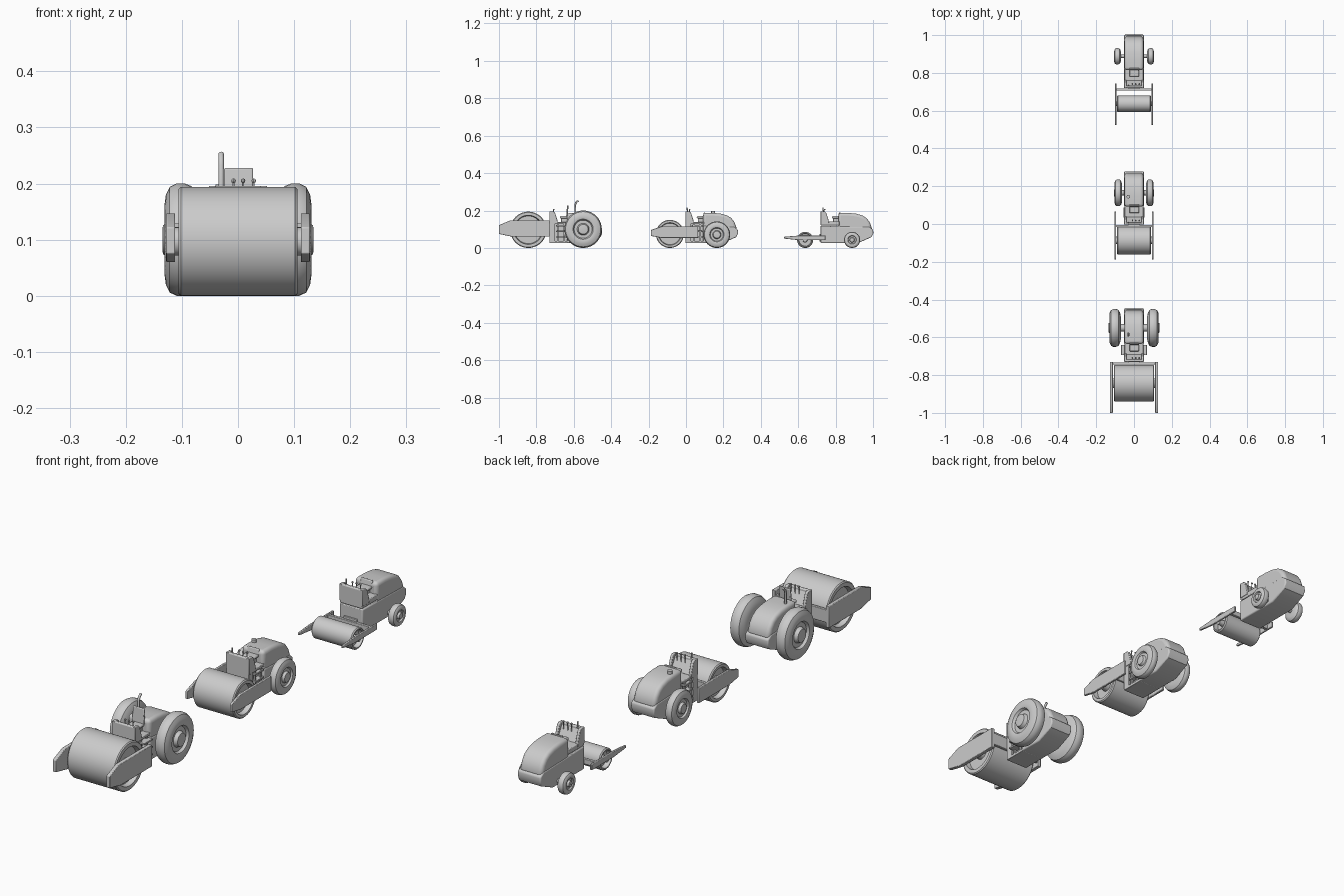
import bpy, bmesh, math
from mathutils import Vector

if "Cube" in bpy.data.objects:
    bpy.data.objects.remove(bpy.data.objects["Cube"])


def finish(name, bm, bevel=0, seg=2, angle=35):
    bmesh.ops.remove_doubles(bm, verts=bm.verts, dist=1e-5)
    bmesh.ops.recalc_face_normals(bm, faces=bm.faces)
    me = bpy.data.meshes.new(name)
    bm.to_mesh(me)
    bm.free()
    ob = bpy.data.objects.new(name, me)
    bpy.context.collection.objects.link(ob)
    if bevel:
        m = ob.modifiers.new("bevel", 'BEVEL')
        m.width, m.segments, m.limit_method = bevel, seg, 'ANGLE'
        m.angle_limit = math.radians(40)
    bpy.ops.object.select_all(action='DESELECT')
    ob.select_set(True)
    bpy.context.view_layer.objects.active = ob
    bpy.ops.object.shade_smooth_by_angle(angle=math.radians(angle))
    return ob


def extrude(name, pts, x0, x1, bevel=0.003, seg=2):
    """Extrude a (y, z) outline from x0 to x1."""
    bm = bmesh.new()
    f = bm.faces.new([bm.verts.new((x0, y, z)) for y, z in pts])
    r = bmesh.ops.extrude_face_region(bm, geom=[f])
    vs = [v for v in r['geom'] if isinstance(v, bmesh.types.BMVert)]
    bmesh.ops.translate(bm, verts=vs, vec=(x1 - x0, 0, 0))
    return finish(name, bm, bevel, seg)


def box(name, x0, x1, y0, y1, z0, z1, bevel=0.002):
    return extrude(name, [(y0, z0), (y1, z0), (y1, z1), (y0, z1)], x0, x1, bevel)


def lathe(name, pts, y, z, n=40):
    """Spin an (x, radius) profile about the x axis."""
    bm = bmesh.new()
    vs = [bm.verts.new((x, y, z + r)) for x, r in pts]
    es = [bm.edges.new(p) for p in zip(vs, vs[1:])]
    bmesh.ops.spin(bm, geom=vs + es, cent=(0, y, z), axis=(1, 0, 0),
                   angle=2 * math.pi, steps=n)
    return finish(name, bm)


def tube(name, pts, r):
    cu = bpy.data.curves.new(name, 'CURVE')
    cu.dimensions, cu.bevel_depth, cu.use_fill_caps = '3D', r, True
    cu.bevel_resolution = 2
    s = cu.splines.new('POLY')
    s.points.add(len(pts) - 1)
    for p, c in zip(s.points, pts):
        p.co = (*c, 1)
    ob = bpy.data.objects.new(name, cu)
    bpy.context.collection.objects.link(ob)


def roller(tag, f, drum, wheel, plate, plate_x, open_cab):
    dy, dr, dw = drum
    # drum with recessed ends
    half = [(dw, dr - 0.004), (dw, dr * 0.8), (dw - 0.02, dr * 0.76),
            (dw - 0.02, dr * 0.3), (dw, dr * 0.26), (plate_x[0] + 0.002, dr * 0.26)]
    half = [(dw - 0.004, dr)] + half + [(plate_x[0] + 0.002, 0.0003)]
    lathe(tag + "_drum", [(-x, r) for x, r in reversed(half)] + half, dy, dr, 56)
    # tyres with dished hubs, and rear axle
    wy, wr, w0, w1 = wheel
    w = w1 - w0
    prof = [(w0, 0.0003), (w0, .6 * wr), (w0 + .06 * w, .8 * wr), (w0 + .2 * w, .95 * wr),
            (w0 + .4 * w, wr), (w0 + .65 * w, wr), (w0 + .85 * w, .94 * wr),
            (w1 - .04 * w, .8 * wr), (w1, .62 * wr), (w1 - .04 * w, .54 * wr),
            (w1 - .2 * w, .48 * wr), (w1 - .2 * w, .32 * wr),
            (w1 + .04 * w, .26 * wr), (w1 + .06 * w, .2 * wr), (w1 + .06 * w, 0.0003)]
    for s, side in ((1, "right"), (-1, "left")):
        lathe(f"{tag}_wheel_{side}", [(s * x, r) for x, r in prof], wy, wr)
        a, b = sorted((s * plate_x[0], s * plate_x[1]))
        extrude(f"{tag}_drum_frame_{side}", plate, a, b, 0.002)
    lathe(tag + "_axle", [(-w0, wr * .2), (w0, wr * .2)], wy, wr, 20)
    # yoke crossbar joining frame plates to the body
    zs = [z for y, z in plate]
    zm = (max(zs) + min(zs)) / 2
    zh = (max(zs) - min(zs)) * (.3 if open_cab else .45)
    box(tag + "_crossbar", -plate_x[1], plate_x[1], f - .014, f - .002, zm - zh, zm + zh)
    box(tag + "_yoke_pivot", -.03, .03, f - .006, f + .02, zm - .02, zm + .02)

    # chassis and rear bumper
    c0 = .095 if open_cab else 0
    extrude(tag + "_chassis", [(f + c0, .026), (f + .2, .026), (f + .272, .058),
            (f + .282, .078), (f + .28, .098), (f + .26, .112), (f + c0, .118)],
            -.052, .052, .005, 3)
    # rounded engine hood
    extrude(tag + "_hood", [(f + .095, .09), (f + .095, .187), (f + .15, .187),
            (f + .19, .183), (f + .222, .174), (f + .245, .160), (f + .262, .138),
            (f + .274, .105), (f + .27, .09)], -.05, .05, .018, 4)
    if open_cab:
        # open cab: narrow core, platform and side ladders
        ox = .068 if tag == "large" else .055
        box(tag + "_cab_core", -.034, .034, f + .01, f + .1, .03, .135)
        box(tag + "_cab_floor", -.05, .05, f, f + .1, .128, .138)
        box(tag + "_cab_base", -.05, .05, f, f + .1, .026, .038)
        box(tag + "_front_panel", -.05, .05, f, f + .03, .03, .155)
        for s, side in ((1, "right"), (-1, "left")):
            for i, z in enumerate((.055, .085, .115)):
                a, b = sorted((s * .03, s * ox))
                box(f"{tag}_step_{side}_{i}", a, b, f + .036, f + .09, z, z + .007, .001)
            for i, y in enumerate((.04, .075)):
                a, b = sorted((s * .042, s * .05))
                box(f"{tag}_post_{side}_{i}", a, b, f + y, f + y + .008, .035, .13, .001)
    else:
        # closed cab body with a belt line
        box(tag + "_cab_body", -.05, .05, f, f + .105, .026, .118, .003)
        box(tag + "_cab_upper", -.05, .05, f, f + .1, .12, .142, .003)
    # console with side cheeks
    box(tag + "_console", -.05, .05, f, f + .014, .13, .196, .004)
    for s, side in ((1, "right"), (-1, "left")):
        a, b = sorted((s * .04, s * .052))
        extrude(f"{tag}_console_cheek_{side}", [(f, .13), (f + .045, .13), (f + .042, .15),
                (f + .03, .188), (f + .022, .196), (f, .196)], a, b, .002)
    extrude(tag + "_dashboard", [(f + .012, .14), (f + .04, .14), (f + .012, .19)],
            -.042, .042, .001)
    # control levers and handle
    for i, x in enumerate((-.008, .009, .028)):
        tube(f"{tag}_lever_{i}", [(x, f + .02, .17), (x, f + .022, .203)], .0018)
        lathe(f"{tag}_lever_knob_{i}", [(x - .004, .0003), (x - .003, .003), (x, .0042),
              (x + .003, .003), (x + .004, .0003)], f + .022, .205, 12)
    # seat
    sy, st = (f + .062, .228) if tag == "large" else (f + .066, .19)
    box(tag + "_seat_base", -.018, .018, sy, sy + .034, .135, .16, .003)
    box(tag + "_seat_cushion", -.025, .027, sy - .006, sy + .034, .158, .17, .005)
    extrude(tag + "_seat_back", [(sy + .027, .165), (sy + .035, .165),
            (sy + .04, st), (sy + .032, st)], -.025, .027, .003)


# large roller
roller("large", -.73, (-.843, .097, .106), (-.55, .1, .07, .131),
       [(-1, .075), (-.93, .06), (-.73, .06), (-.73, .147), (-.94, .147), (-1, .122)],
       (.112, .128), True)
tube("large_exhaust", [(-.03, -.592, .18), (-.03, -.592, .232), (-.03, -.587, .244),
                       (-.03, -.576, .253)], .005)

# medium roller
roller("medium", -.003, (-.086, .075, .09), (.165, .071, .063, .104),
       [(-.187, .064), (-.13, .054), (.065, .054), (.065, .115), (-.13, .115), (-.187, .096)],
       (.094, .104), True)
lathe_y = .145
tube("medium_exhaust_cap", [(-.03, lathe_y, .18), (-.03, lathe_y, .198)], .01)
tube("medium_handle", [(-.03, .008, .19), (-.03, .006, .216)], .003)

# small roller
roller("small", .72, (.637, .043, .09), (.888, .043, .07, .105),
       [(.525, .05), (.6, .042), (.745, .042), (.745, .066), (.6, .066), (.525, .06)],
       (.093, .101), False)
tube("small_handle", [(-.03, .735, .19), (-.03, .732, .216)], .003)
